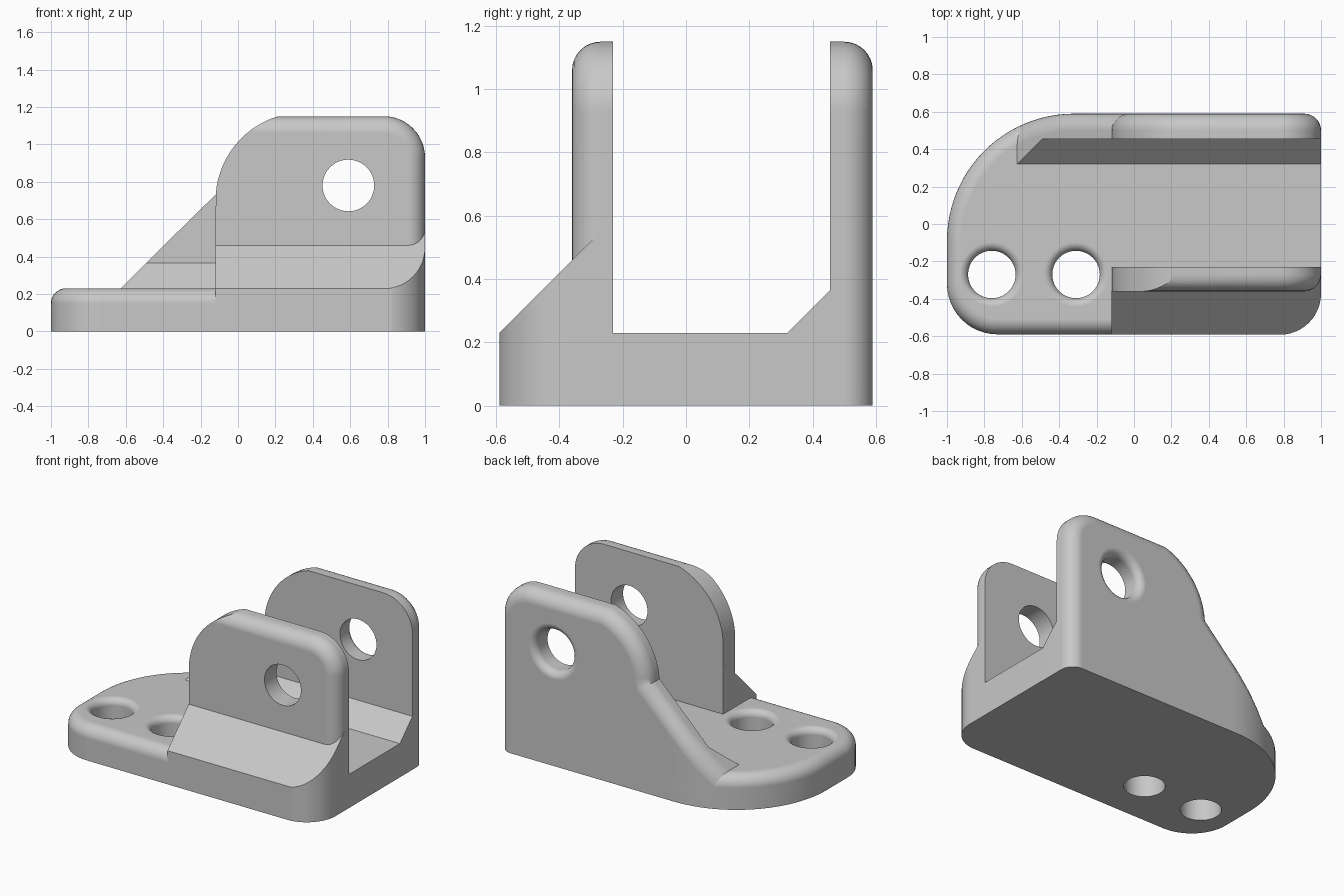
import bpy, bmesh
from math import radians, sin, cos
from mathutils import Matrix, Vector

cube = bpy.data.objects.get("Cube")
if cube:
    bpy.data.objects.remove(cube, do_unlink=True)

grey = bpy.data.materials.new("plain grey")
grey.use_nodes = True
grey.diffuse_color = (0.58, 0.58, 0.58, 1)
grey.node_tree.nodes["Principled BSDF"].inputs["Base Color"].default_value = grey.diffuse_color


def arc(cx, cy, r, start, end, n=12):
    angles = [radians(start + (end - start) * i / n) for i in range(n + 1)]
    return [(cx + r * cos(a), cy + r * sin(a)) for a in angles]


def add_object(name, bm):
    bmesh.ops.recalc_face_normals(bm, faces=bm.faces)
    mesh = bpy.data.meshes.new(name)
    bm.to_mesh(mesh)
    bm.free()
    obj = bpy.data.objects.new(name, mesh)
    bpy.context.collection.objects.link(obj)
    return obj


def prism(name, points, axis, low, high):
    """Extrude a 2D outline along one axis."""
    place = {"x": lambda a, b: (low, a, b),
             "y": lambda a, b: (a, low, b),
             "z": lambda a, b: (a, b, low)}[axis]
    bm = bmesh.new()
    face = bm.faces.new([bm.verts.new(place(a, b)) for a, b in points])
    out = bmesh.ops.extrude_face_region(bm, geom=[face])
    shift = Vector([high - low if axis == c else 0 for c in "xyz"])
    bmesh.ops.translate(bm, vec=shift, verts=[g for g in out["geom"] if isinstance(g, bmesh.types.BMVert)])
    return add_object(name, bm)


def hole_cutter(r, surface, flare, matrix):
    """Round drill whose mouth is rounded over at the given surface height."""
    mouth = [(r + flare - flare * cos(radians(t)), surface - flare + flare * sin(radians(t)))
             for t in range(0, 91, 15)]
    profile = [(0, -0.8), (r, -0.8)] + mouth + [(r + flare, surface + 0.3), (0, surface + 0.3)]
    bm = bmesh.new()
    verts = [bm.verts.new((p, 0, h)) for p, h in profile]
    edges = [bm.edges.new(pair) for pair in zip(verts, verts[1:])]
    bmesh.ops.spin(bm, geom=verts + edges, cent=(0, 0, 0), axis=(0, 0, 1),
                   angle=radians(360), steps=48)
    bmesh.ops.remove_doubles(bm, verts=bm.verts, dist=0.0001)
    bmesh.ops.transform(bm, matrix=matrix, verts=bm.verts)
    return add_object("hole_cutter", bm)


def bake(obj):
    graph = bpy.context.evaluated_depsgraph_get()
    mesh = bpy.data.meshes.new_from_object(obj.evaluated_get(graph))
    obj.modifiers.clear()
    obj.data = mesh


def combine(obj, cutter, operation):
    mod = obj.modifiers.new("cut", "BOOLEAN")
    mod.operation, mod.solver, mod.object = operation, "EXACT", cutter
    bake(obj)
    bpy.data.objects.remove(cutter, do_unlink=True)


def round_edges(obj, width, limit=60):
    mod = obj.modifiers.new("round", "BEVEL")
    mod.limit_method, mod.angle_limit = "ANGLE", radians(limit)
    mod.width, mod.segments, mod.use_clamp_overlap = width, 8, False
    bake(obj)


def finish(obj):
    obj.data.materials.clear()
    obj.data.materials.append(grey)
    for poly in obj.data.polygons:
        poly.material_index = 0
    bpy.ops.object.select_all(action="DESELECT")
    obj.select_set(True)
    bpy.context.view_layer.objects.active = obj
    bpy.ops.object.shade_smooth_by_angle(angle=radians(30))
    mod = obj.modifiers.new("even shading", "WEIGHTED_NORMAL")
    mod.keep_sharp = True


# Shared outlines
footprint = (arc(-0.73, -0.32, 0.27, 180, 270) + [(1.3, -0.59), (1.3, 0.59)]
             + arc(-0.32, -0.09, 0.68, 90, 180, 24))
top_corner = arc(0.78, 0.93, 0.22, 0, 90)
shoulder = arc(0.35, 0.70, 0.47, 106.8, 176, 14)
along_y = Matrix.Translation((0.59, 0, 0.78)) @ Matrix.Rotation(radians(-90), 4, "X")

# Base plate with rounded rim and two bolt holes, notched where the lugs stand
plate = prism("base_plate", footprint, "z", -0.2, 0.23)
round_edges(plate, 0.08)
plate_area = [(-2, -0.7), (-0.1, -0.7), (-0.1, -0.3), (1, -0.3), (1, 0.4),
              (-0.3, 0.4), (-0.3, 0.7), (-2, 0.7)]
combine(plate, prism("crop", plate_area, "z", 0, 2), "INTERSECT")
for x in (-0.76, -0.31):
    combine(plate, hole_cutter(0.127, 0.23, 0.045, Matrix.Translation((x, -0.27, 0))), "DIFFERENCE")
finish(plate)

# Sloped foot of the front lug
slope = [(-0.59, -0.1), (-0.59, 0.23), (-0.27, 0.55), (-0.23, 0.55), (-0.23, -0.1)]
foot = prism("front_lug_foot", slope, "x", -0.12, 1.3)
foot_area = [(-2, -0.592)] + arc(0.78, -0.372, 0.22, -90, 0) + [(1, 0.5), (-2, 0.5)]
combine(foot, prism("crop", foot_area, "z", 0, 2), "INTERSECT")
finish(foot)

# Front lug, rounded on its outer top and right edges
lug = prism("front_lug", [(-0.6, -0.3), (1, -0.3)] + top_corner + [(-0.6, 1.15)], "y", -0.36, 0.2)
round_edges(lug, 0.09)
lug_side = [(1.5, 0.05), (1.5, 1.3), (0.25, 1.3)] + shoulder + [(-0.12, 0.05)]
combine(lug, prism("crop", lug_side, "y", -1, -0.23), "INTERSECT")
combine(lug, hole_cutter(0.138, 0.5, 0.02, along_y), "DIFFERENCE")
finish(lug)

# Back wall: straight part with the rear lug, and the ramp along the curved edge
inner = [(0.3, 0), (0.3, 0.21), (0.455, 0.365), (0.455, 1.5), (1, 1.5), (1, 0)]
wall_side = [(-0.6, -0.3), (1, -0.3)] + top_corner + shoulder + [(-0.6, 0.255)]
wall = prism("back_wall", wall_side, "y", 0, 0.59)
round_edges(wall, 0.09)
combine(wall, prism("crop", inner, "x", -0.32, 2), "INTERSECT")
combine(wall, hole_cutter(0.138, 0.59, 0.05, along_y), "DIFFERENCE")
finish(wall)

ramp_side = [(-1.5, -0.645), (-1.5, -0.8), (0.2, -0.8), (0.2, 1.055)]
ramp = prism("back_wall_ramp", ramp_side, "y", -2, 2)
combine(ramp, prism("crop", footprint, "z", -0.6, 2), "INTERSECT")
round_edges(ramp, 0.09, 40)
combine(ramp, prism("crop", inner, "x", -2, -0.32), "INTERSECT")
finish(ramp)
